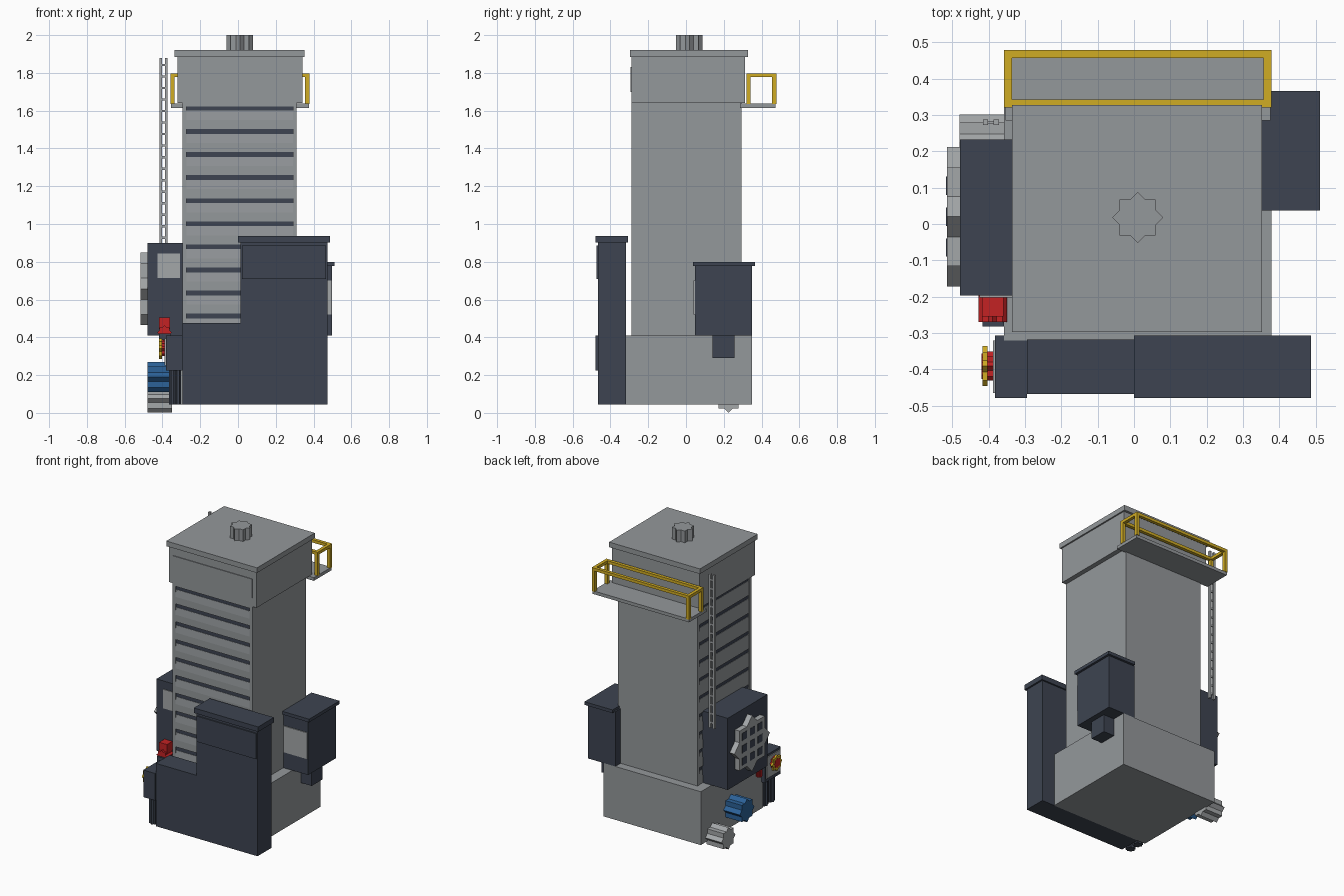
import bpy, bmesh, math

if "Cube" in bpy.data.objects:
    bpy.data.objects.remove(bpy.data.objects["Cube"])


def material(name, rgb):
    m = bpy.data.materials.new(name)
    lin = [(c / 255 / 12.92 if c < 10 else ((c / 255 + 0.055) / 1.055) ** 2.4) for c in rgb]
    m.diffuse_color = (*lin, 1)
    m.use_nodes = True
    m.node_tree.nodes["Principled BSDF"].inputs["Base Color"].default_value = m.diffuse_color
    return m


GREY = material("concrete grey", (148, 152, 155))
DARK = material("slate dark", (61, 68, 81))
PALE = material("pale grey", (164, 167, 169))
YELLOW = material("safety yellow", (208, 172, 36))
RED = material("valve red", (195, 34, 36))
BLUE = material("pipe blue", (44, 98, 152))


def prism(name, pts, axis, a, b, mat):
    """Extrude a closed outline along an axis from a to b."""
    place = {"x": lambda p, d: (d, p[0], p[1]),
             "y": lambda p, d: (p[0], d, p[1]),
             "z": lambda p, d: (p[0], p[1], d)}[axis]
    bm = bmesh.new()
    lo = [bm.verts.new(place(p, a)) for p in pts]
    hi = [bm.verts.new(place(p, b)) for p in pts]
    bm.faces.new(lo)
    bm.faces.new(hi[::-1])
    for i in range(len(pts)):
        j = (i + 1) % len(pts)
        bm.faces.new((lo[j], lo[i], hi[i], hi[j]))
    bmesh.ops.recalc_face_normals(bm, faces=bm.faces)
    me = bpy.data.meshes.new(name)
    bm.to_mesh(me)
    bm.free()
    me.materials.append(mat)
    ob = bpy.data.objects.new(name, me)
    bpy.context.collection.objects.link(ob)
    return ob


def box(name, x, y, z, mat):
    return prism(name, [(x[0], y[0]), (x[1], y[0]), (x[1], y[1]), (x[0], y[1])], "z", z[0], z[1], mat)


def star(name, c, r, axis, a, b, mat):
    """Eight-pointed fluted bar."""
    pts = []
    for i in range(16):
        rr = r if i % 2 == 0 else r * 0.765
        t = i * math.pi / 8
        pts.append((c[0] + rr * math.cos(t), c[1] + rr * math.sin(t)))
    return prism(name, pts, axis, a, b, mat)


# Main tower
box("base", (-0.357, 0.378), (-0.32, 0.35), (0.045, 0.41), GREY)
box("tower_core", (-0.278, 0.31), (-0.274, 0.293), (0.40, 1.64), GREY)
box("tower_head", (-0.32, 0.342), (-0.288, 0.312), (1.64, 1.885), GREY)
box("roof_slab", (-0.335, 0.352), (-0.297, 0.328), (1.885, 1.92), GREY)
box("head_panel", (-0.29, 0.312), (-0.293, -0.287), (1.70, 1.83), GREY)
star("roof_vent", (0.01, 0.018), 0.07, "z", 1.91, 2.0, GREY)

# Corner posts framing the louvres
box("corner_post_front_left", (-0.293, -0.273), (-0.288, -0.268), (0.40, 1.64), GREY)
box("corner_post_front_right", (0.29, 0.31), (-0.288, -0.268), (0.40, 1.64), GREY)
box("corner_post_rear", (-0.293, -0.273), (0.273, 0.293), (0.40, 1.64), GREY)

# Louvres on the front and left sides, over dark backing plates
box("front_louvre_backing", (-0.273, 0.29), (-0.279, -0.273), (0.41, 1.64), DARK)
box("left_louvre_backing", (-0.284, -0.277), (-0.268, 0.273), (0.41, 1.64), DARK)
for i in range(10):
    z0 = 0.525 + 0.1222 * i - 0.1222
    z1 = z0 + 0.097
    zm = z0 + 0.048
    front = [(-0.276, z0), (-0.286, z0), (-0.286, zm), (-0.281, z1), (-0.276, z1)]
    prism("front_louvre", front, "x", -0.273, 0.29, GREY)
    left = [(d - 0.005, z) for d, z in front]
    prism("left_louvre", left, "y", -0.268, 0.273, GREY)
box("front_louvre_top", (-0.273, 0.29), (-0.286, -0.274), (1.622, 1.64), GREY)
box("left_louvre_top", (-0.291, -0.277), (-0.268, 0.273), (1.622, 1.64), GREY)

# Stepped front housing
prism("front_housing", [(-0.295, 0.045), (0.475, 0.045), (0.475, 0.91), (0.012, 0.91),
                        (0.012, 0.475), (-0.295, 0.475)], "y", -0.467, -0.318, DARK)
box("front_housing_cap", (0.0, 0.487), (-0.478, -0.307), (0.903, 0.937), DARK)
box("front_housing_panel", (0.02, 0.467), (-0.475, -0.466), (0.71, 0.885), DARK)
box("side_housing", (-0.382, -0.294), (-0.478, -0.307), (0.225, 0.41), DARK)
for y in (-0.43, -0.36):
    star("side_housing_leg", (-0.333, y), 0.032, "z", 0.045, 0.23, DARK)

# Hand wheel on the side housing
box("wheel_mount_plate", (-0.388, -0.381), (-0.465, -0.32), (0.25, 0.395), PALE)
star("wheel_hub", (-0.391, 0.34), 0.04, "x", -0.404, -0.38, RED)
ring_outer = star("hand_wheel", (-0.391, 0.34), 0.055, "x", -0.417, -0.403, YELLOW)
star("wheel_centre", (-0.391, 0.34), 0.035, "x", -0.419, -0.415, RED)

# Left cooling unit with fan grille
box("left_unit", (-0.479, -0.28), (-0.197, 0.233), (0.41, 0.90), DARK)
box("left_unit_plate", (-0.425, -0.308), (-0.202, -0.196), (0.715, 0.845), PALE)
star("fan_grille", (0.02, 0.657), 0.192, "x", -0.515, -0.478, PALE)
for i in (-1, 0, 1):
    for j in (-1, 0, 1):
        y, z = 0.02 + 0.085 * i, 0.657 + 0.085 * j
        box("grille_opening", (-0.517, -0.514), (y - 0.025, y + 0.025), (z - 0.025, z + 0.025), DARK)

# Red valve in front of the left unit
star("valve_body", (-0.389, 0.425), 0.039, "y", -0.27, -0.19, RED)
box("valve_head", (-0.418, -0.359), (-0.255, -0.19), (0.445, 0.505), RED)
star("valve_neck", (-0.389, -0.235), 0.02, "z", 0.30, 0.40, RED)
box("valve_flange", (-0.417, -0.357), (-0.282, -0.265), (0.385, 0.42), DARK)

# Pipe stubs on the left of the base
star("blue_pipe", (0.025, 0.19), 0.08, "x", -0.48, -0.35, BLUE)
star("grey_pipe", (0.226, 0.076), 0.075, "x", -0.48, -0.35, PALE)

# Right cabinet
box("right_cabinet", (0.29, 0.497), (0.047, 0.35), (0.41, 0.785), DARK)
box("right_cabinet_cap", (0.30, 0.512), (0.037, 0.366), (0.778, 0.80), DARK)
box("right_cabinet_plate", (0.315, 0.494), (0.041, 0.048), (0.52, 0.70), PALE)
box("right_cabinet_duct", (0.36, 0.46), (0.14, 0.257), (0.29, 0.415), DARK)

# Rear balcony and railing
box("balcony_floor", (-0.354, 0.375), (0.285, 0.473), (1.615, 1.637), GREY)
X, Y, T = (-0.357, 0.378), (0.332, 0.478), 0.022
for x in (X[0], X[1] - T):
    for y in (Y[0] - 0.012, Y[1] - T):
        box("railing_post", (x, x + T), (y, y + T), (1.635, 1.797), YELLOW)
    box("railing_side", (x, x + T), (0.32, Y[1]), (1.777, 1.797), YELLOW)
for y in (Y[0], Y[1] - T):
    yy = (y, y + T) if y > 0.4 else (0.32, 0.342)
    box("railing_long", X, yy, (1.777, 1.797), YELLOW)

# Ladder
for x in (-0.416, -0.386):
    box("ladder_rail", (x, x + 0.014), (0.272, 0.288), (0.83, 1.88), PALE)
for i in range(17):
    z = 0.86 + 0.061 * i
    box("ladder_rung", (-0.404, -0.384), (0.276, 0.284), (z, z + 0.012), PALE)
